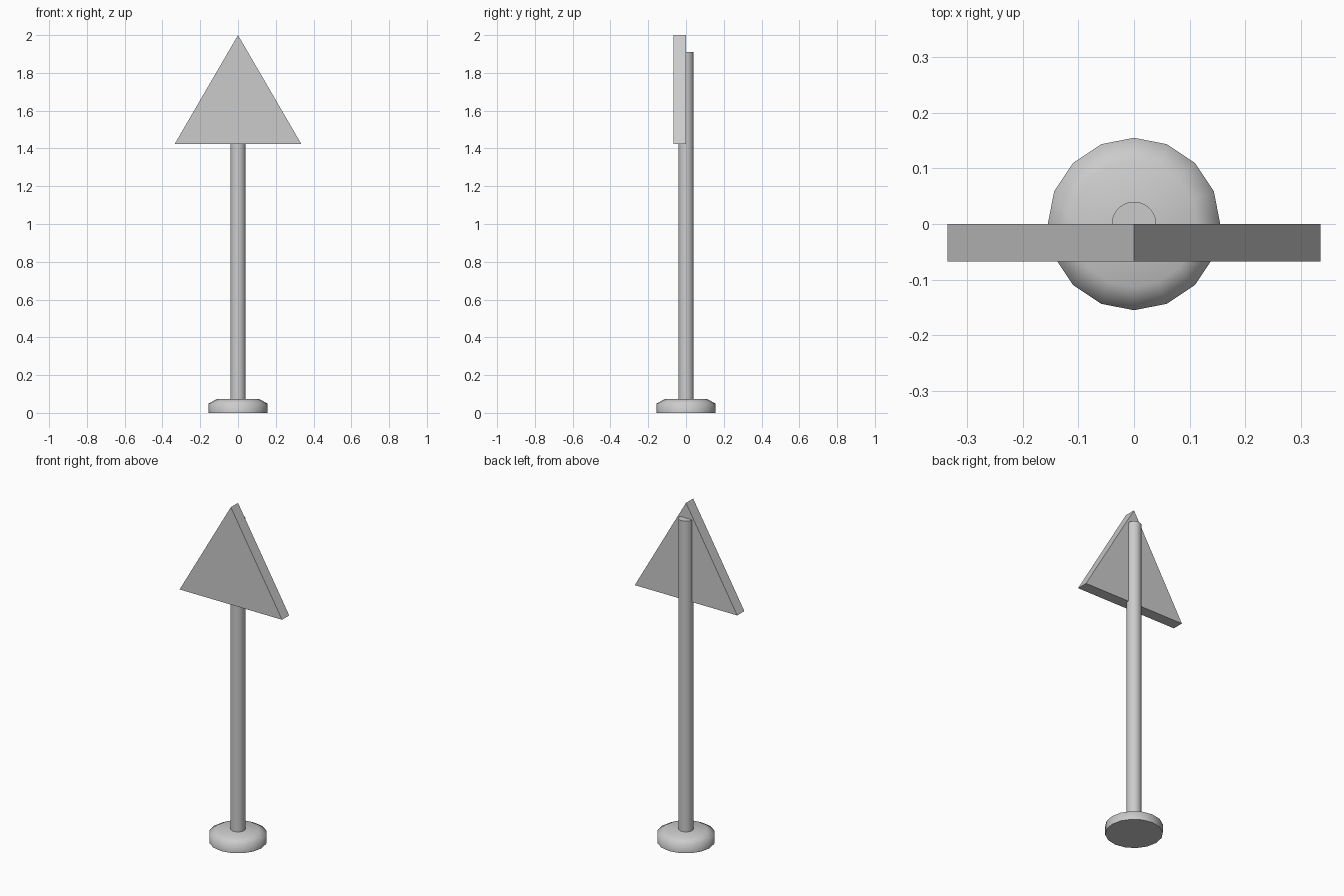
import bpy, bmesh, math

cube = bpy.data.objects.get("Cube")
if cube:
    bpy.data.objects.remove(cube, do_unlink=True)

# One plain grey for the whole sign
GREY = (0.6, 0.6, 0.6, 1)
mat = bpy.data.materials.new("plain grey")
mat.use_nodes = True
mat.diffuse_color = GREY
mat.node_tree.nodes["Principled BSDF"].inputs["Base Color"].default_value = GREY


def finish(name, bm, angle):
    bmesh.ops.recalc_face_normals(bm, faces=bm.faces)
    mesh = bpy.data.meshes.new(name)
    bm.to_mesh(mesh)
    bm.free()
    mesh.materials.append(mat)
    obj = bpy.data.objects.new(name, mesh)
    bpy.context.collection.objects.link(obj)
    bpy.ops.object.select_all(action="DESELECT")
    obj.select_set(True)
    bpy.context.view_layer.objects.active = obj
    bpy.ops.object.shade_smooth_by_angle(angle=math.radians(angle))
    return obj


def turned(name, profile, sides, angle):
    """Stack rings of (radius, height) around z and cap both ends."""
    bm = bmesh.new()
    rings = []
    for radius, z in profile:
        rings.append([bm.verts.new((radius * math.cos(math.tau * i / sides),
                                    radius * math.sin(math.tau * i / sides), z))
                      for i in range(sides)])
    for low, high in zip(rings, rings[1:]):
        for i in range(sides):
            j = (i + 1) % sides
            bm.faces.new((low[i], low[j], high[j], high[i]))
    bm.faces.new(rings[0])
    bm.faces.new(rings[-1])
    return finish(name, bm, angle)


# Round foot with a sloped shoulder
turned("base", [(0.155, 0), (0.155, 0.05), (0.113, 0.073)], 16, 65)

# Post
turned("post", [(0.04, 0.07), (0.04, 1.91)], 32, 40)

# Triangular sign plate, its back face on the post's axis
bm = bmesh.new()
corners = [(-0.335, 1.424), (0.335, 1.424), (0, 2)]
front = bm.faces.new([bm.verts.new((x, -0.067, z)) for x, z in corners])
back = bmesh.ops.extrude_face_region(bm, geom=[front])["geom"]
bmesh.ops.translate(bm, vec=(0, 0.067, 0),
                    verts=[v for v in back if isinstance(v, bmesh.types.BMVert)])
if not front.is_valid or len(bm.faces) < 5:
    bm.faces.new([v for v in bm.verts if v.co.y < -0.05])
finish("sign_plate", bm, 30)
